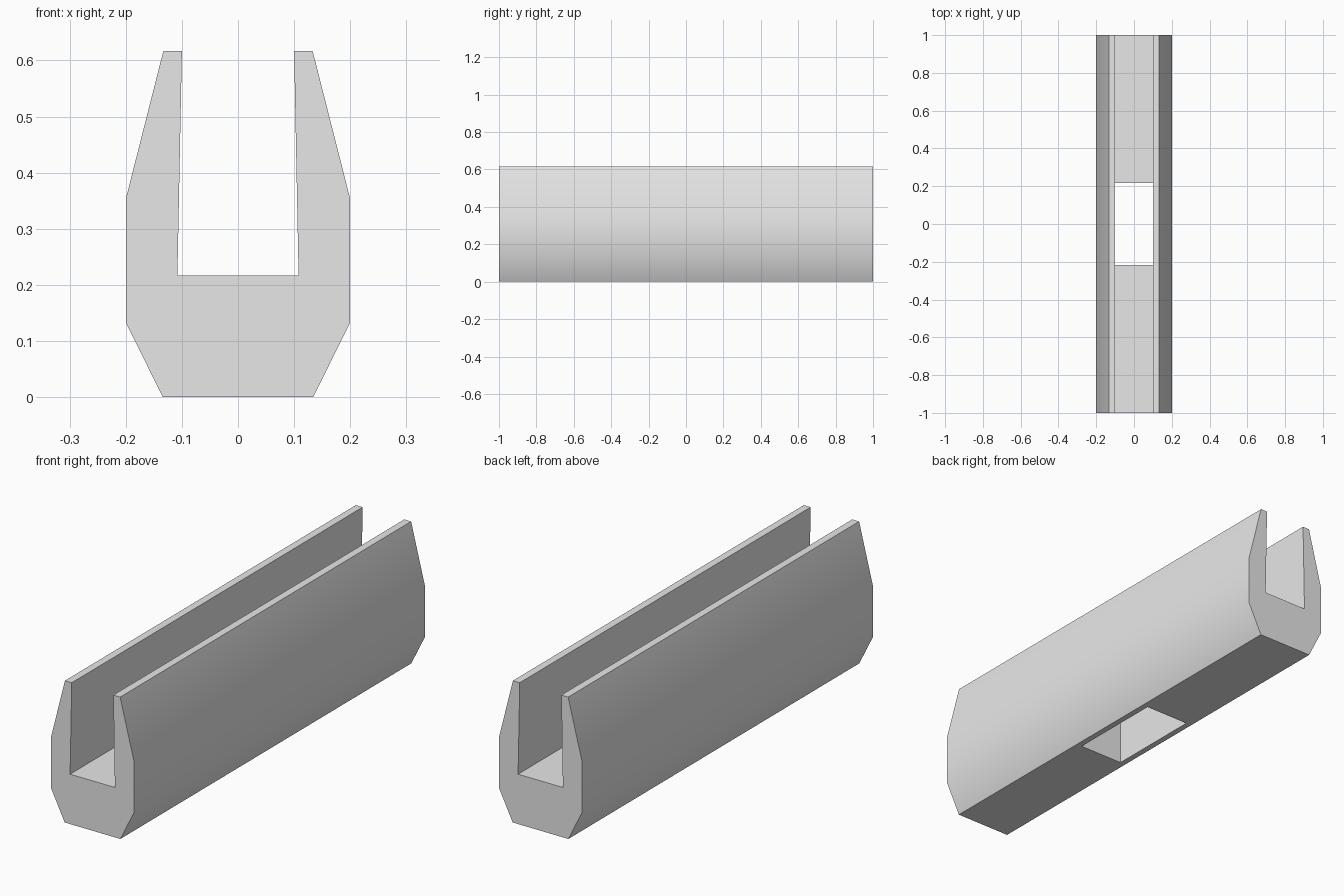
import bpy
import bmesh
from math import radians
from mathutils import Matrix

default = bpy.data.objects.get("Cube")
if default:
    bpy.data.objects.remove(default, do_unlink=True)

HALF_LENGTH = 1.0
SLOT_HALF_WIDTH = 0.1075
SLOT_HALF_LENGTH = 0.218

# Right half of the channel section, from the bottom up and back down inside
HALF_PROFILE = [
    (0.134, 0.0), (0.2, 0.133), (0.2, 0.353), (0.133, 0.617),
    (0.1, 0.617), (0.108, 0.217),
]


def make_material(name, color):
    mat = bpy.data.materials.new(name)
    mat.use_nodes = True
    mat.diffuse_color = color
    mat.node_tree.nodes["Principled BSDF"].inputs["Base Color"].default_value = color
    return mat


def make_object(name, bm):
    bmesh.ops.recalc_face_normals(bm, faces=bm.faces)
    mesh = bpy.data.meshes.new(name)
    bm.to_mesh(mesh)
    bm.free()
    obj = bpy.data.objects.new(name, mesh)
    bpy.context.collection.objects.link(obj)
    return obj


# Channel body: mirrored section extruded front to back
section = HALF_PROFILE + [(-x, z) for x, z in reversed(HALF_PROFILE)]
bm = bmesh.new()
face = bm.faces.new([bm.verts.new((x, -HALF_LENGTH, z)) for x, z in section])
extruded = bmesh.ops.extrude_face_region(bm, geom=[face], use_keep_orig=True)["geom"]
bmesh.ops.translate(bm, vec=(0, 2 * HALF_LENGTH, 0),
                    verts=[g for g in extruded if isinstance(g, bmesh.types.BMVert)])
body = make_object("channel_body", bm)
body.data.materials.append(make_material("plain_grey", (0.8, 0.8, 0.8, 1)))

# Slot through the floor
bm = bmesh.new()
bmesh.ops.create_cube(bm, size=2, matrix=Matrix.Translation((0, 0, 0.1))
                      @ Matrix.Diagonal((SLOT_HALF_WIDTH, SLOT_HALF_LENGTH, 0.13, 1)))
cutter = make_object("slot_cutter", bm)
cutter.hide_render = True

cut = body.modifiers.new("floor_slot", 'BOOLEAN')
cut.operation = 'DIFFERENCE'
cut.solver = 'EXACT'
cut.object = cutter

bpy.ops.object.select_all(action='DESELECT')
body.select_set(True)
bpy.context.view_layer.objects.active = body
bpy.ops.object.modifier_apply(modifier=cut.name)
bpy.data.objects.remove(cutter, do_unlink=True)

# Soft shading across the gentle side bends, crisp elsewhere
bpy.ops.object.shade_smooth_by_angle(angle=radians(30))
